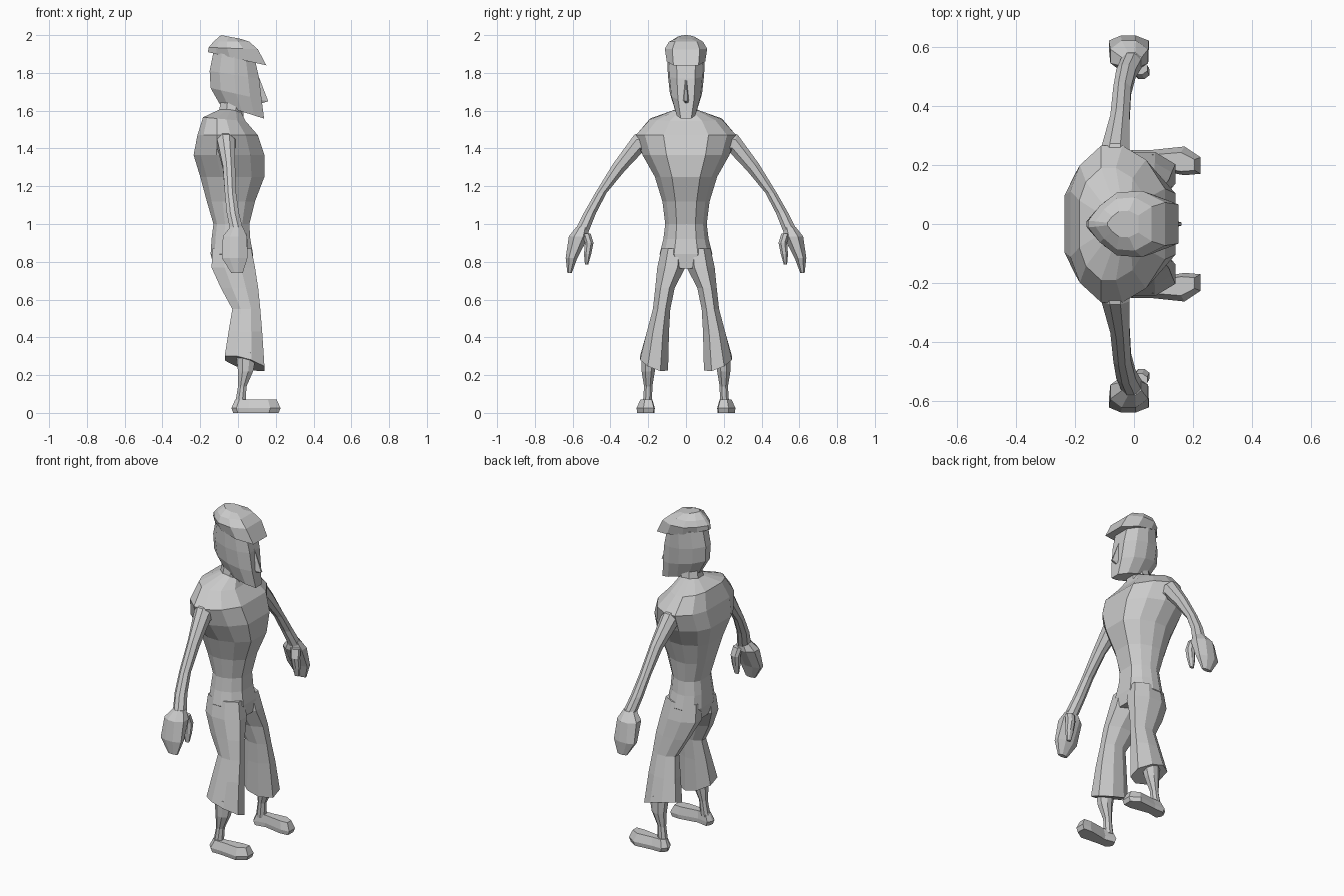
import bpy, bmesh

grey = bpy.data.materials.new("plain_grey")
grey.diffuse_color = (0.6, 0.6, 0.6, 1)


def both_sides(half):
    """Complete a half section (u = front/back, v = side) by mirroring v."""
    return half + [(u, -v) for u, v in reversed(half)]


BODY = both_sides([(1, .45), (.6, .82), (.1, 1), (-.35, 1), (-.8, .75), (-1, .42)])
ROUND = both_sides([(1, .45), (.35, 1), (-.4, 1), (-1, .45)])
HEAD = both_sides([(1, .5), (.55, .9), (0, 1), (-.6, .8), (-1, .25)])
CAP = both_sides([(1, .65), (.4, 1), (-.25, .95), (-.7, .55), (-1, .1)])
WEDGE = both_sides([(1, .25), (-1, 1)])
FOOT = [(-1, -.2), (-.88, -.8), (-.35, -.55), (.58, -1), (1, -.9),
        (1, .25), (.58, 1), (-.3, .75), (-.8, .75), (-1, .2)]


def loft(name, section, rows, mirrored=False):
    """Rows: z, x0, x1, y0, y1, then optional rise of z along u and along v."""
    bm = bmesh.new()
    rings = []
    for row in rows:
        z, x0, x1, y0, y1, tu, tv = (tuple(row) + (0, 0))[:7]
        rings.append([bm.verts.new(((x0 + x1) / 2 + u * (x1 - x0) / 2,
                                    (y0 + y1) / 2 + v * (y1 - y0) / 2,
                                    z + tu * u + tv * v)) for u, v in section])
    n = len(section)
    for a, b in zip(rings, rings[1:]):
        for i in range(n):
            j = (i + 1) % n
            bm.faces.new((a[i], a[j], b[j], b[i]))
    bm.faces.new(rings[0])
    bm.faces.new(rings[-1])
    bmesh.ops.recalc_face_normals(bm, faces=bm.faces)
    mesh = bpy.data.meshes.new(name)
    bm.to_mesh(mesh)
    bm.free()
    mesh.materials.append(grey)
    obj = bpy.data.objects.new(name, mesh)
    bpy.context.collection.objects.link(obj)
    if mirrored:
        mod = obj.modifiers.new("other_side", 'MIRROR')
        mod.use_axis = (False, True, False)
    return obj


def centred(rows):
    """Turn z, x0, x1, half width, tilt into full rows."""
    return [(z, x0, x1, -w, w, t) for z, x0, x1, w, t in rows]


# Trunk from neck base to hips
loft("torso", BODY, centred([
    (1.605, -.10, .01, .06, 0), (1.555, -.185, .04, .19, -.01),
    (1.47, -.215, .105, .265, 0), (1.365, -.235, .14, .23, 0),
    (1.25, -.20, .14, .165, 0), (1.12, -.165, .09, .125, 0),
    (1.0, -.13, .06, .11, 0), (.92, -.14, .065, .12, 0),
    (.84, -.145, .08, .14, 0), (.765, -.125, .075, .07, 0)]))

# Neck, head, nose and peaked cap
loft("neck", ROUND, centred([
    (1.54, -.11, .03, .07, 0), (1.66, -.09, .03, .05, 0)]))
loft("head", HEAD, centred([
    (1.595, -.095, .138, .055, -.037), (1.69, -.145, .125, .085, -.03),
    (1.79, -.15, .112, .096, -.02), (1.89, -.13, .09, .1, -.02)]))
loft("nose", WEDGE, centred([
    (1.785, .09, .108, .008, 0), (1.655, .10, .16, .022, -.005),
    (1.64, .10, .13, .018, 0)]))
loft("cap", CAP, centred([
    (1.875, -.16, .15, .102, -.035), (1.93, -.155, .105, .112, -.005),
    (1.965, -.13, .06, .09, 0), (1.99, -.09, .015, .045, -.01)]))

# Arms, slanting outwards
loft("arm", ROUND, [
    (1.43, -.13, -.01, .14, .20, 0, .06), (1.425, -.11, -.015, .235, .272, 0, .05),
    (1.30, -.08, -.015, .325, .385, 0, .02), (1.165, -.07, -.01, .42, .48),
    (1.06, -.06, .005, .475, .54), (.96, -.04, .03, .515, .59)], True)
loft("hand", ROUND, [
    (.985, -.04, .025, .515, .58), (.935, -.08, .048, .515, .62),
    (.82, -.085, .05, .575, .637), (.74, -.035, .025, .605, .628)], True)
loft("thumb", ROUND, [
    (.95, -.01, .045, .505, .55), (.90, 0, .052, .49, .535),
    (.84, .005, .05, .502, .54), (.785, .015, .04, .518, .535)], True)

# Wide cropped trouser legs with a slanted hem
loft("trouser_leg", ROUND, [
    (.87, -.135, .07, .0, .13), (.77, -.14, .09, .004, .152),
    (.66, -.09, .107, .06, .163), (.55, -.03, .118, .083, .175),
    (.43, -.05, .128, .09, .207), (.262, -.07, .14, .095, .243, -.028, .028)], True)

# Shins and flat feet
loft("shin", ROUND, [
    (.32, -.01, .10, .15, .235), (.22, .0, .08, .165, .235),
    (.14, .0, .045, .178, .222), (.05, -.015, .04, .18, .228)], True)
loft("foot", FOOT, [
    (0, -.025, .215, .168, .258), (.025, -.035, .225, .165, .262),
    (.07, -.015, .205, .178, .242)], True)
